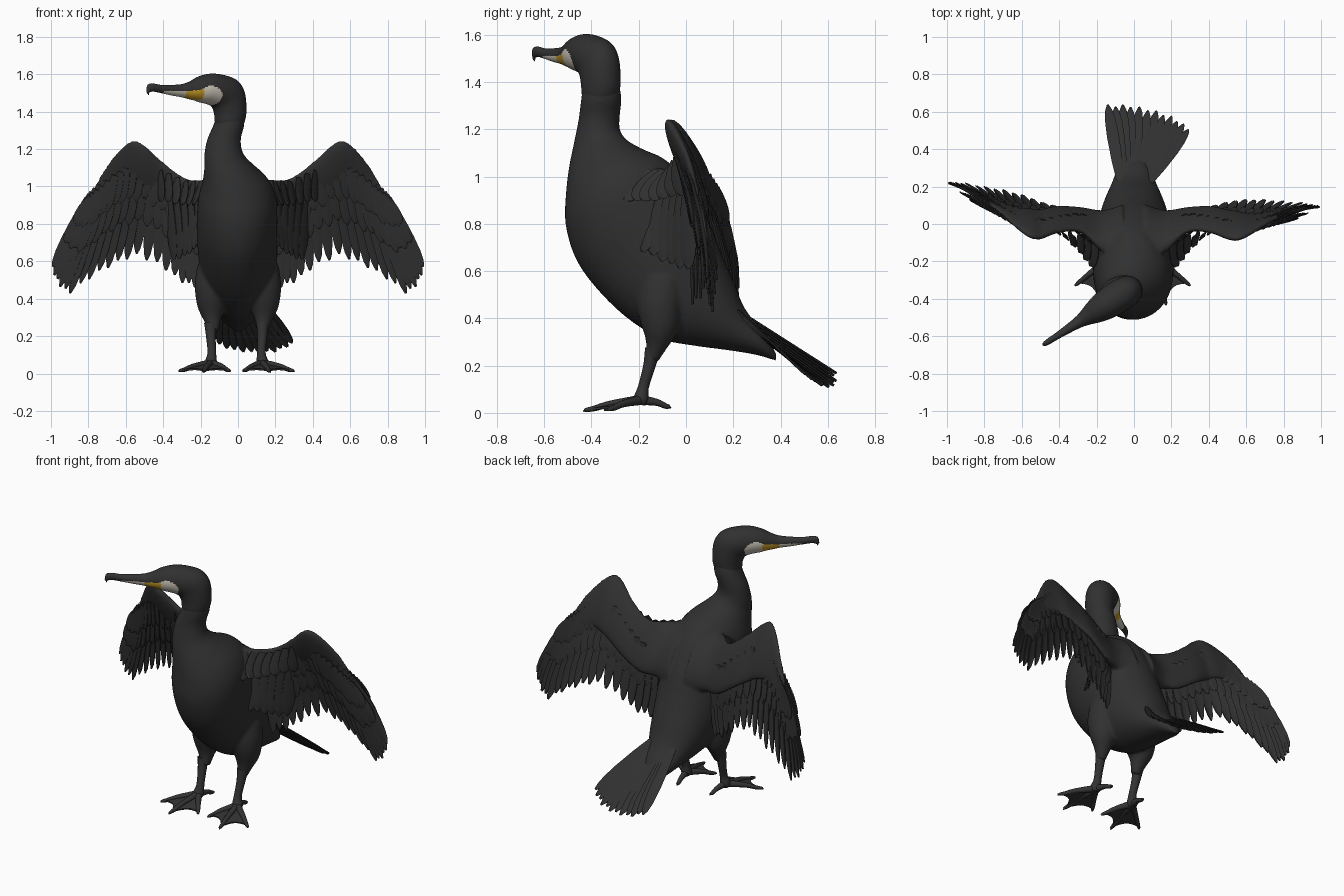
import bpy, bmesh, math
from mathutils import Vector as V

cube = bpy.data.objects.get("Cube")
if cube:
    bpy.data.objects.remove(cube, do_unlink=True)


def material(name, rgb):
    m = bpy.data.materials.new(name)
    m.use_nodes = True
    m.diffuse_color = (*rgb, 1)
    bsdf = next(n for n in m.node_tree.nodes if n.type == 'BSDF_PRINCIPLED')
    bsdf.inputs["Base Color"].default_value = (*rgb, 1)
    bsdf.inputs["Roughness"].default_value = 0.8
    return m


PLUMAGE = material("black plumage", (0.03, 0.03, 0.03))
SKIN = material("dark horn", (0.034, 0.033, 0.033))
WHITE = material("white cheek", (0.60, 0.56, 0.48))
YELLOW = material("yellow gape", (0.58, 0.33, 0.02))


def smooth(rows, k):
    """Catmull-Rom interpolation of equal-length tuples."""
    out = []
    for i in range(len(rows) - 1):
        quad = [rows[max(i - 1, 0)], rows[i], rows[i + 1], rows[min(i + 2, len(rows) - 1)]]
        for j in range(k):
            t = j / k
            out.append(tuple(0.5 * (2 * b + (c - a) * t + (2 * a - 5 * b + 4 * c - d) * t ** 2
                                    + (3 * b - a - 3 * c + d) * t ** 3) for a, b, c, d in zip(*quad)))
    return out + [tuple(rows[-1])]


def sample(rows, t):
    """Point at t in 0..1 along a polyline of tuples."""
    f = min(t, 0.9999) * (len(rows) - 1)
    i = int(f)
    return V(rows[i]).lerp(V(rows[i + 1]), f - i)


def ring(low, high, side, n=28):
    mid, half = (low + high) / 2, (high - low) / 2
    return [mid + half * math.cos(a) + side * math.sin(a)
            for a in (2 * math.pi * i / n for i in range(n))]


def loft(bm, rings):
    loops = [[bm.verts.new(p) for p in r] for r in rings]
    n = len(loops[0])
    for a, b in zip(loops, loops[1:]):
        for i in range(n):
            bm.faces.new((a[i], a[(i + 1) % n], b[(i + 1) % n], b[i]))
    bm.faces.new(loops[0])
    bm.faces.new(loops[-1])


def tube(bm, rows, side=1, n=12, k=4):
    """Round limb through (x, y, z, radius) rows."""
    pts = smooth(rows, k)
    rings = []
    for i, p in enumerate(pts):
        axis = (V(pts[min(i + 1, len(pts) - 1)][:3]) - V(pts[max(i - 1, 0)][:3])).normalized()
        u = axis.orthogonal() if abs(axis.z) < 0.6 else axis.cross(V((1, 0, 0)))
        u = u.normalized() * p[3]
        w = axis.cross(u)
        c = V(p[:3])
        rings.append([V((q.x * side, q.y, q.z)) for q in ring(c - u, c + u, w, n)])
    loft(bm, rings)


def finish(name, bm, mats=(PLUMAGE,), mods=(), angle=40):
    bmesh.ops.recalc_face_normals(bm, faces=bm.faces)
    me = bpy.data.meshes.new(name)
    bm.to_mesh(me)
    bm.free()
    ob = bpy.data.objects.new(name, me)
    bpy.context.collection.objects.link(ob)
    for m in mats:
        me.materials.append(m)
    bpy.ops.object.select_all(action='DESELECT')
    bpy.context.view_layer.objects.active = ob
    ob.select_set(True)
    for kind, opts in mods:
        mod = ob.modifiers.new(kind.title(), kind)
        for key, val in opts.items():
            setattr(mod, key, val)
        bpy.ops.object.modifier_apply(modifier=mod.name)
    bpy.ops.object.shade_smooth_by_angle(angle=math.radians(angle))
    return ob


def place(p, side):
    """Put a wing point on its side; the right wing sweeps further back."""
    sweep = 0.26 * max(0, p.x - 0.5) if side < 0 else 0
    return V((p.x * side, p.y + sweep, p.z))


# Body and neck: belly y z, back y z, centre x, half width
bm = bmesh.new()
torso = [(.38, .22, .385, .245, 0, .02), (.30, .245, .33, .34, 0, .08), (.18, .265, .25, .44, 0, .12),
         (.03, .285, .20, .56, 0, .16), (-.11, .315, .14, .70, 0, .19), (-.26, .41, .09, .83, 0, .21),
         (-.39, .54, .03, .94, -.005, .215), (-.47, .66, -.03, 1.02, -.005, .215),
         (-.51, .80, -.10, 1.08, -.005, .205), (-.508, .93, -.18, 1.115, -.015, .175),
         (-.495, 1.04, -.25, 1.155, -.045, .135), (-.475, 1.14, -.28, 1.2, -.075, .105),
         (-.455, 1.24, -.28, 1.26, -.075, .09), (-.445, 1.32, -.273, 1.33, -.05, .083),
         (-.435, 1.39, -.285, 1.40, -.037, .07)]
loft(bm, [ring(V((x, a, b)), V((x, c, d)), V((w, 0, 0)), 40) for a, b, c, d, x, w in smooth(torso, 4)])

# Fleshy wing arms: x, leading y z, trailing y z, half thickness
arm = [(.06, -.16, 1.04, .05, .70, .12), (.17, -.13, 1.035, .05, .74, .07), (.28, -.04, 1.045, .08, .76, .036),
       (.40, -.04, 1.13, .09, .84, .032), (.50, -.075, 1.22, .07, .90, .036), (.56, -.08, 1.245, .06, .93, .036),
       (.63, -.05, 1.20, .05, .94, .025), (.71, 0, 1.10, .055, .91, .015), (.775, .03, .99, .055, .89, .009)]
thigh = [(.12, -.10, .56, .10), (.135, -.11, .46, .097), (.14, -.11, .36, .078), (.136, -.125, .285, .046),
         (.13, -.145, .225, .028)]
for side in (1, -1):
    rings = [ring(V((x, a, b)), V((x, c, d)), V((0, w, w * .3))) for x, a, b, c, d, w in smooth(arm, 5)]
    loft(bm, [[place(p, side) for p in r] for r in rings])
    tube(bm, thigh, side, 20)
finish("body", bm, mods=[('REMESH', dict(mode='VOXEL', voxel_size=.01)),
                         ('SMOOTH', dict(factor=.5, iterations=6))], angle=60)

# Head and bill, turned to the right: low s z, high s z, half width
origin, ahead, across = V((-.04, -.36, 0)), V((-.84, -.54, 0)), V((.54, -.84, 0))
skull = [(.065, 1.28, -.05, 1.29, .055), (.085, 1.34, -.079, 1.355, .077), (.09, 1.385, -.087, 1.42, .082),
         (.105, 1.42, -.075, 1.51, .084), (.13, 1.435, -.03, 1.57, .086), (.16, 1.443, .05, 1.597, .083),
         (.195, 1.45, .13, 1.603, .075), (.23, 1.46, .20, 1.588, .06), (.27, 1.468, .25, 1.565, .044),
         (.31, 1.477, .30, 1.549, .032), (.37, 1.486, .37, 1.543, .024), (.44, 1.499, .44, 1.543, .018),
         (.49, 1.507, .49, 1.55, .016), (.518, 1.502, .525, 1.545, .012), (.52, 1.488, .535, 1.51, .005)]
bm = bmesh.new()
loft(bm, [ring(origin + ahead * a + V((0, 0, b)), origin + ahead * c + V((0, 0, d)), across * w, 72)
          for a, b, c, d, w in smooth(skull, 10)])
for f in bm.faces:
    c = f.calc_center_median()
    s, z = (c - origin).dot(ahead), c.z
    cheek = ((s - .168) / .066) ** 2 + ((z - 1.48) / .058) ** 2 < 1
    if .205 < s < .30 and 1.464 < z < 1.518 - .12 * max(0, s - .23):
        f.material_index = 3
    elif cheek or (.2 < s < .43 and z < 1.511):
        f.material_index = 2
    elif s > .29:
        f.material_index = 1
finish("head", bm, (PLUMAGE, SKIN, WHITE, YELLOW), angle=50)

BLADE = [(0, .6), (.3, .9), (.6, 1), (.8, .88), (.93, .58), (1, .15)]


def feather_row(name, roots, tips, count, width, normal, side=1, span=(0, 1), lift=0, bow=0, tilt=.2):
    """Overlapping cambered blades between a root curve and a tip curve."""
    bm = bmesh.new()
    for i in range(count):
        t = i / (count - 1)
        r0, t0 = sample(roots, t), sample(tips, t)
        root = r0.lerp(t0, span[0])
        tip = r0.lerp(t0, span[1] - .025 * (i % 2))
        axis = (tip - root).normalized()
        n = (normal - axis * normal.dot(axis)).normalized()
        cross = (axis.cross(n) + n * tilt).normalized() * width / 2
        rows = []
        for f, w in BLADE:
            mid = root.lerp(tip, f) + n * (lift + bow * math.sin(math.pi * f))
            spine = mid + n * width * .1
            rows.append([bm.verts.new(place(p, side) if 'wing' in name else p)
                         for p in (mid - cross * w, spine, mid + cross * w)])
        for a, b in zip(rows, rows[1:]):
            for j in (0, 1):
                bm.faces.new((a[j], a[j + 1], b[j + 1], b[j]))
    finish(name, bm, mods=[('SOLIDIFY', dict(thickness=.005, offset=0))], angle=35)


# Wing feathers: quill roots and tips from the body outward
roots = [(.20, -.02, .98), (.28, .02, 1.01), (.38, 0, 1.08), (.48, -.03, 1.17), (.56, -.05, 1.2),
         (.63, -.03, 1.16), (.70, 0, 1.09), (.75, .02, 1.03), (.78, .03, .98)]
tips = [(.23, .03, .46), (.31, .07, .49), (.42, .10, .58), (.55, .13, .63), (.67, .135, .58),
        (.79, .125, .51), (.91, .115, .42), (.965, .10, .48), (.995, .095, .56)]
flank_roots = [(.16, -.14, 1.02), (.28, -.06, 1.02), (.42, -.03, 1.09)]
flank_tips = [(.205, -.26, .90), (.29, -.15, .90), (.41, -.02, .92)]
lower_roots = [(.17, -.13, .93), (.27, -.05, .94), (.37, .01, .96)]
lower_tips = [(.215, -.18, .68), (.27, -.08, .63), (.34, .01, .60)]
FRONT, BACK, FLANK = V((0, -1, 0)), V((0, 1, 0)), V((.7, -.7, 0))
for side, label in ((1, "left"), (-1, "right")):
    feather_row(label + "_wing_flight_feathers", roots, tips, 20, .06, FRONT, side, (.1, 1), 0, -.012)
    for face, normal in (("under", FRONT), ("upper", BACK)):
        feather_row(f"{label}_wing_{face}_greater_coverts", roots, tips, 19, .06, normal, side, (.25, .66), .014)
        feather_row(f"{label}_wing_{face}_lesser_coverts", roots, tips, 20, .055, normal, side, (.14, .44), .026)
    feather_row(label + "_wing_flank_coverts", flank_roots, flank_tips, 7, .085, FLANK, side)
    feather_row(label + "_wing_inner_coverts", lower_roots, lower_tips, 6, .085, FLANK, side)

# Tail fan, slightly dished
feather_row("tail_feathers", [(-.07, .22, .43), (.01, .19, .41), (.08, .22, .43)],
            [(-.14, .635, .165), (-.03, .635, .12), (.10, .61, .105), (.21, .57, .115), (.295, .51, .155)],
            12, .064, V((0, .5, .8)), tilt=.15)

# Legs and webbed feet; the right foot stands a little further out
toes = [(.11, -.07, .025), (.03, -.34, .015), (.17, -.425, .012), (.295, -.325, .015)]
ankle = V((.13, -.19, .055))
for side, label in ((1, "left"), (-1, "right")):
    shift = -.015 if side < 0 else 0
    bm = bmesh.new()
    tube(bm, [(.132, -.14, .27, .034), (.13, -.155, .2, .026), (.125, -.18, .11, .023), (.13, -.19, .06, .032),
              (.13, -.195, .035, .022)], side)
    for toe in toes:
        end = V(toe)
        joint = ankle.lerp(end, .55) + V((0, 0, .006))
        tube(bm, [(*ankle, .022), (*joint, .015), (*ankle.lerp(end, .85), .012),
                  (end.x, end.y, end.z, .008), (*(end + (end - ankle) * .04 - V((0, 0, .005))), .002)], side, 10)
    finish(label + "_leg", bm, (SKIN,)).location.x = shift

    bm = bmesh.new()
    for a, b in zip(toes[1:], toes[2:]):
        a, b = V(a), V(b)
        edge = []
        for i in range(7):
            t = i / 6
            p = a.lerp(b, t).lerp(ankle, .06 + .6 * t * (1 - t))
            edge.append(bm.verts.new((p.x * side, p.y, p.z)))
        hub = bm.verts.new((ankle.x * side, ankle.y, ankle.z))
        for p, q in zip(edge, edge[1:]):
            bm.faces.new((hub, p, q))
    web = finish(label + "_foot_web", bm, (SKIN,), [('SOLIDIFY', dict(thickness=.009, offset=0))])
    web.location.x = shift
